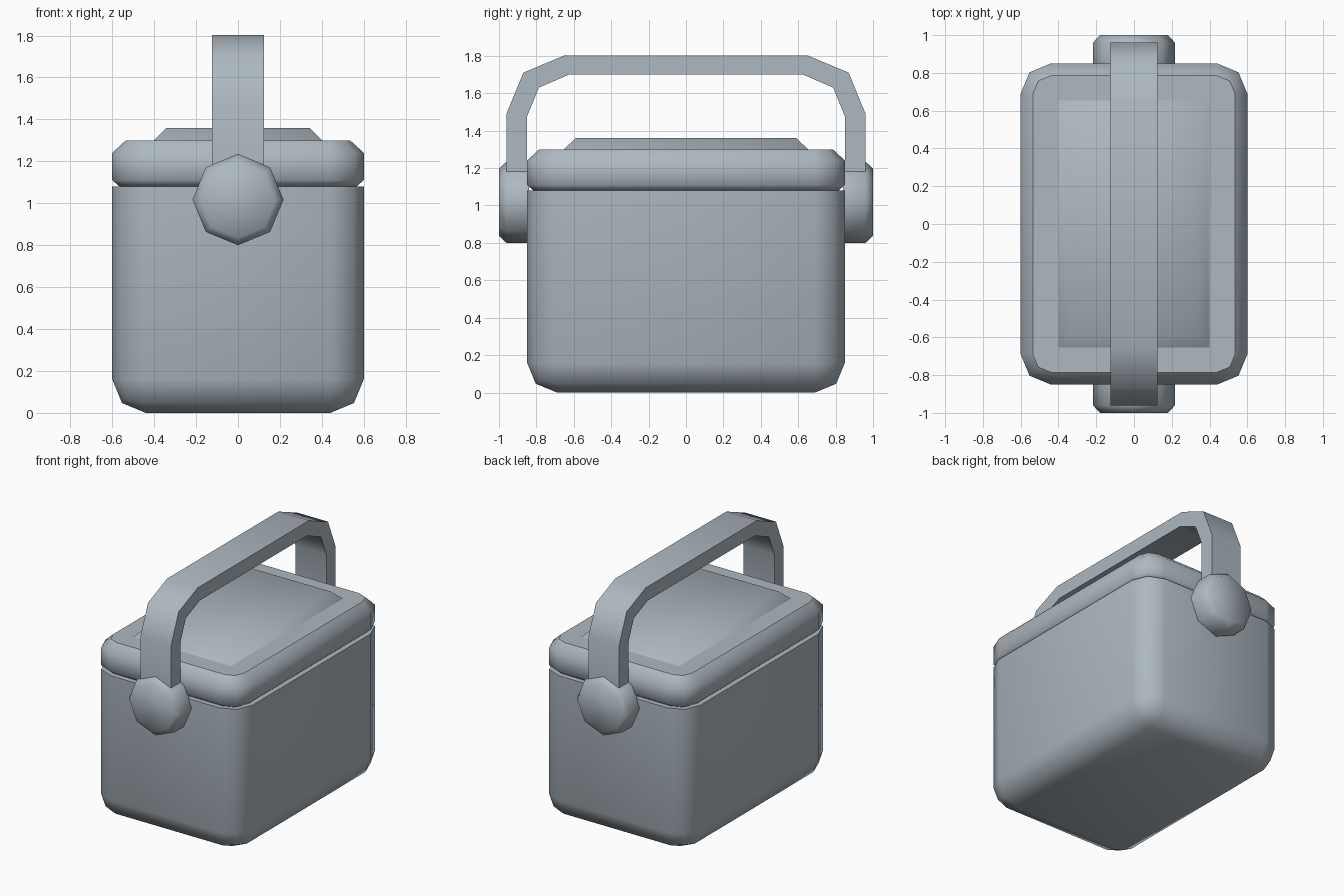
import bpy, bmesh
from math import radians, sin, cos, pi

cube = bpy.data.objects.get("Cube")
if cube:
    bpy.data.objects.remove(cube, do_unlink=True)

# Single plastic colour
COLOUR = (0.42, 0.48, 0.53, 1)
plastic = bpy.data.materials.new("grey_blue_plastic")
plastic.use_nodes = True
plastic.diffuse_color = COLOUR
plastic.node_tree.nodes["Principled BSDF"].inputs["Base Color"].default_value = COLOUR


def finish(name, bm, sharp_top=False):
    """Turn a bmesh into a smooth-shaded object with crisp sharp edges."""
    bmesh.ops.recalc_face_normals(bm, faces=bm.faces)
    top = max(v.co.z for v in bm.verts)
    mesh = bpy.data.meshes.new(name)
    bm.to_mesh(mesh)
    bm.free()
    mesh.materials.append(plastic)
    obj = bpy.data.objects.new(name, mesh)
    bpy.context.collection.objects.link(obj)
    bpy.ops.object.select_all(action='DESELECT')
    obj.select_set(True)
    bpy.context.view_layer.objects.active = obj
    bpy.ops.object.shade_smooth_by_angle(angle=radians(65))
    if sharp_top:
        for e in mesh.edges:
            if all(mesh.vertices[i].co.z > top - 0.001 for i in e.vertices):
                e.use_edge_sharp = True
    return obj


def loft(name, rings, **options):
    """Skin a stack of closed rings and cap both ends."""
    bm = bmesh.new()
    loops = [[bm.verts.new(p) for p in ring] for ring in rings]
    n = len(loops[0])
    for a, b in zip(loops, loops[1:]):
        for i in range(n):
            j = (i + 1) % n
            bm.faces.new((a[i], a[j], b[j], b[i]))
    bm.faces.new(loops[0])
    bm.faces.new(loops[-1])
    return finish(name, bm, **options)


HALF_X, HALF_Y, RADIUS = 0.6, 0.85, 0.16


def rounded_ring(inset, z):
    """Rectangle whose corners are two-segment arcs."""
    points = []
    r = RADIUS - inset
    for k, (sx, sy) in enumerate([(1, 1), (-1, 1), (-1, -1), (1, -1)]):
        for step in range(3):
            a = pi / 2 * k + pi / 4 * step
            points.append((sx * (HALF_X - RADIUS) + r * cos(a),
                           sy * (HALF_Y - RADIUS) + r * sin(a), z))
    return points


# Box body: rounded everywhere except the rim
bm = bmesh.new()
bmesh.ops.create_cube(bm, size=1)
for v in bm.verts:
    v.co = (v.co.x * 2 * HALF_X, v.co.y * 2 * HALF_Y, (v.co.z + 0.5) * 1.08)
soft = [e for e in bm.edges if min(v.co.z for v in e.verts) < 0.5]
bmesh.ops.bevel(bm, geom=soft, offset=RADIUS, segments=2, profile=0.5, affect='EDGES')
finish("box_body", bm)

# Lid with chamfered lower and upper edges
loft("lid", [rounded_ring(0.035, 1.08), rounded_ring(0, 1.11),
             rounded_ring(0, 1.24), rounded_ring(0.065, 1.3)], sharp_top=True)

# Raised panel on the lid
loft("lid_panel", [[(sx * x, sy * y, z) for sx, sy in ((1, 1), (-1, 1), (-1, -1), (1, -1))]
                   for x, y, z in ((0.402, 0.655, 1.298), (0.34, 0.59, 1.36))])

# Octagonal pivot knobs at both ends
for name, side in (("front_knob", -1), ("back_knob", 1)):
    loft(name, [[(r * cos(pi / 4 * i), side * y, 1.017 + r * sin(pi / 4 * i)) for i in range(8)]
                for r, y in ((0.217, 0.84), (0.217, 0.96), (0.18, 1.0))])

# Carrying handle: a flat strap bent over the lid
outer = [(0.96, 1.1), (0.96, 1.49), (0.87, 1.71), (0.648, 1.803)]
inner = [(0.85, 1.1), (0.85, 1.475), (0.787, 1.63), (0.625, 1.7)]
pairs = list(zip(outer, inner))
pairs += [((-o[0], o[1]), (-i[0], i[1])) for o, i in reversed(pairs)]
W = 0.125
loft("handle", [[(-W, *o), (W, *o), (W, *i), (-W, *i)] for o, i in pairs])
